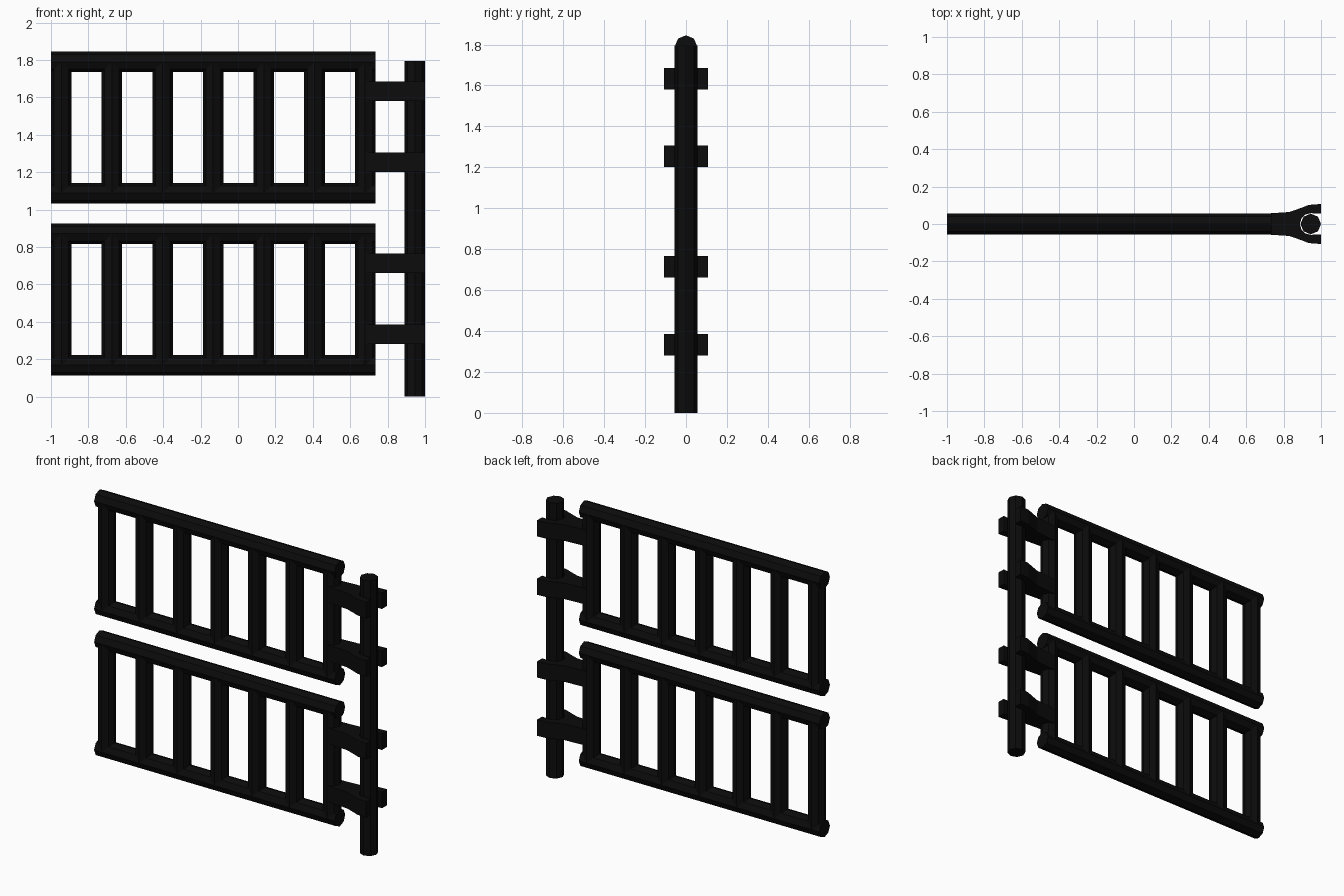
import bpy, bmesh, math
from mathutils import Matrix, Vector

cube = bpy.data.objects.get("Cube")
if cube:
    bpy.data.objects.remove(cube, do_unlink=True)

black = bpy.data.materials.new("black_iron")
black.use_nodes = True
COLOR = (0.0035, 0.0035, 0.0035, 1)
black.diffuse_color = COLOR
black.node_tree.nodes["Principled BSDF"].inputs["Base Color"].default_value = COLOR

R = 0.055  # radius shared by post, rails and bars


def finish(name, bm):
    bmesh.ops.recalc_face_normals(bm, faces=bm.faces)
    mesh = bpy.data.meshes.new(name)
    bm.to_mesh(mesh)
    bm.free()
    mesh.materials.append(black)
    obj = bpy.data.objects.new(name, mesh)
    bpy.context.collection.objects.link(obj)
    return obj


def tube(name, start, end):
    """Eight-sided solid rod between two points."""
    a, b = Vector(start), Vector(end)
    turn = (b - a).to_track_quat('Z', 'Y').to_matrix().to_4x4()
    bm = bmesh.new()
    bmesh.ops.create_cone(bm, cap_ends=True, segments=8, radius1=R, radius2=R,
                          depth=(b - a).length,
                          matrix=Matrix.Translation((a + b) / 2) @ turn)
    return finish(name, bm)


def bracket(name, z, height=0.105):
    """Forked clamp that grips the post, as an extruded outline."""
    outer = [(0.68, 0.054), (0.83, 0.064), (0.885, 0.083), (0.935, 0.102), (1.0, 0.107)]
    socket = [(0.945 + 0.058 * math.cos(t), 0.058 * math.sin(t))
              for t in (math.radians(d) for d in (90, 120, 150))]
    half = outer + [(1.0, 0.055)] + socket
    outline = half + [(0.945 - 0.058, 0)] + [(x, -y) for x, y in reversed(half)]
    bm = bmesh.new()
    face = bm.faces.new([bm.verts.new((x, y, z - height / 2)) for x, y in outline])
    top = bmesh.ops.extrude_face_region(bm, geom=[face])
    moved = [g for g in top["geom"] if isinstance(g, bmesh.types.BMVert)]
    bmesh.ops.translate(bm, verts=moved, vec=(0, 0, height))
    return finish(name, bm)


# Hinge post
tube("hinge_post", (0.945, 0, 0), (0.945, 0, 1.795))

# Two gate panels, each with two rails, seven bars and two brackets
LEFT, RIGHT, BARS = -1.0, 0.735, 7
panels = {"lower": (0.168, 0.872, (0.333, 0.713)),
          "upper": (1.088, 1.79, (1.253, 1.633))}
for label, (low, high, grips) in panels.items():
    tube(label + "_panel_bottom_rail", (LEFT, 0, low), (RIGHT, 0, low))
    tube(label + "_panel_top_rail", (LEFT, 0, high), (RIGHT, 0, high))
    first, last = LEFT + R, RIGHT - R
    for i in range(BARS):
        x = first + (last - first) * i / (BARS - 1)
        tube(f"{label}_panel_bar_{i + 1}", (x, 0, low), (x, 0, high))
    for i, z in enumerate(grips):
        bracket(f"{label}_panel_bracket_{i + 1}", z)
